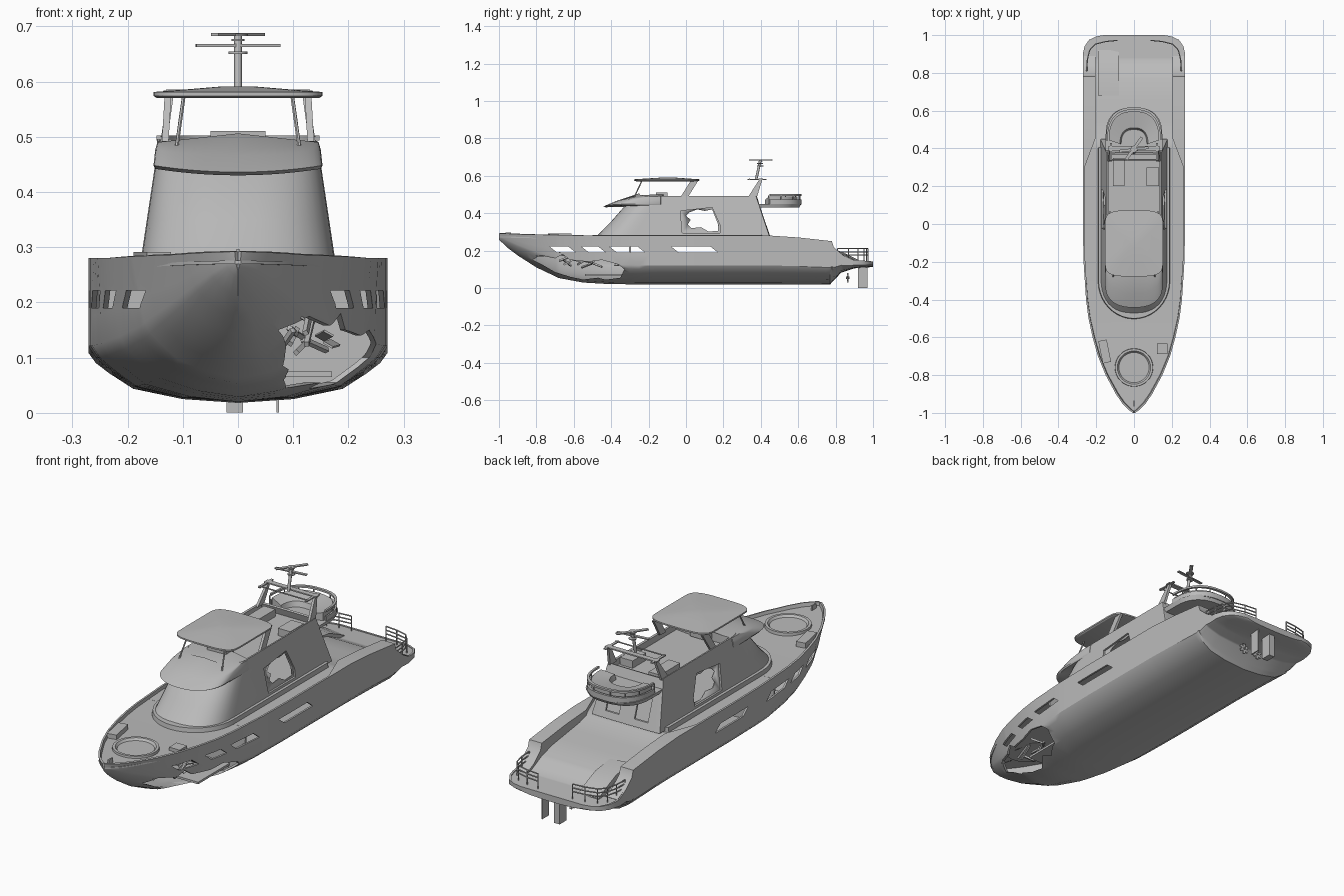
import bpy, bmesh, math, random
from mathutils import Vector, Euler

random.seed(4)
old = bpy.data.objects.get("Cube")
if old:
    bpy.data.objects.remove(old)

grey = bpy.data.materials.new("hull_grey")
grey.use_nodes = True
COLOUR = (0.5, 0.5, 0.5, 1)
grey.diffuse_color = COLOUR
grey.node_tree.nodes["Principled BSDF"].inputs["Base Color"].default_value = COLOUR


def activate(ob):
    bpy.ops.object.select_all(action='DESELECT')
    ob.select_set(True)
    bpy.context.view_layer.objects.active = ob


def make(name, verts, faces, solid=0):
    me = bpy.data.meshes.new(name)
    me.from_pydata(verts, [], faces)
    bm = bmesh.new()
    bm.from_mesh(me)
    bmesh.ops.remove_doubles(bm, verts=bm.verts, dist=0.0004)
    bmesh.ops.recalc_face_normals(bm, faces=bm.faces)
    bm.to_mesh(me)
    bm.free()
    ob = bpy.data.objects.new(name, me)
    bpy.context.collection.objects.link(ob)
    me.materials.append(grey)
    activate(ob)
    if solid:
        mod = ob.modifiers.new("thickness", 'SOLIDIFY')
        mod.thickness, mod.offset = solid, -1
        bpy.ops.object.modifier_apply(modifier=mod.name)
    bpy.ops.object.shade_smooth_by_angle(angle=math.radians(32))
    return ob


def loft(name, rings, closed=True, caps=(True, True), solid=0):
    n = len(rings[0])
    verts = [p for r in rings for p in r]
    faces = [(a * n + i, a * n + (i + 1) % n, (a + 1) * n + (i + 1) % n, (a + 1) * n + i)
             for a in range(len(rings) - 1) for i in range(n if closed else n - 1)]
    if caps[0]:
        faces.append(tuple(range(n)))
    if caps[1]:
        faces.append(tuple(range(len(verts) - n, len(verts))))
    return make(name, verts, faces, solid)


def box(name, c, size, rot=(0, 0, 0)):
    e = Euler(rot)
    corners = [Vector(c) + e.to_matrix() @ Vector((x * size[0] / 2, y * size[1] / 2, z * size[2] / 2))
               for z in (-1, 1) for x, y in ((-1, -1), (1, -1), (1, 1), (-1, 1))]
    return loft(name, [corners[:4], corners[4:]])


def tube(name, pts, r=0.004, sides=6):
    rings = []
    for i, p in enumerate(pts):
        d = Vector(pts[min(i + 1, len(pts) - 1)]) - Vector(pts[max(i - 1, 0)])
        q = d.to_track_quat('Z', 'Y')
        rings.append([Vector(p) + q @ Vector((r * math.cos(t), r * math.sin(t), 0))
                      for t in (k * math.tau / sides for k in range(sides))])
    return loft(name, rings)


def plan(z, hw, y0, y1, d0=0.02, d1=0.02, e=1.0, n=10):
    """Closed deck outline with rounded front and back."""
    half = []
    for k in range(n + 1):
        t = k * math.pi / 2 / n
        half.append((hw * math.sin(t) ** e, y0 + d0 * (1 - max(math.cos(t), 0) ** e)))
    for k in range(n, -1, -1):
        t = k * math.pi / 2 / n
        half.append((hw * math.sin(t) ** e, y1 - d1 * (1 - max(math.cos(t), 0) ** e)))
    return [(x, y, z) for x, y in half] + [(-x, y, z) for x, y in half[-2:0:-1]]


def lerp(table, y):
    for (a, u), (b, v) in zip(table, table[1:]):
        if y <= b:
            return u + (v - u) * max(0, (y - a) / (b - a))
    return table[-1][1]


def cut(ob, outline, x0, x1):
    """Cut a side-on outline of (y, z) points out of an object."""
    tool = loft("cutter", [[(x, y, z) for y, z in outline] for x in (x0, x1)])
    tool.hide_render = True
    activate(ob)
    mod = ob.modifiers.new("opening", 'BOOLEAN')
    mod.operation, mod.solver, mod.object = 'DIFFERENCE', 'EXACT', tool
    bpy.ops.object.modifier_apply(modifier=mod.name)
    bpy.data.objects.remove(tool)


def even_shading(ob, angle):
    """Keep big faces evenly shaded around the cuts."""
    activate(ob)
    bpy.ops.object.shade_smooth_by_angle(angle=math.radians(angle))
    mod = ob.modifiers.new("even_shading", 'WEIGHTED_NORMAL')
    mod.keep_sharp = True
    bpy.ops.object.modifier_apply(modifier=mod.name)


# Hull lines along the length
BEAM = [(-1, .006), (-.985, .027), (-.95, .062), (-.9, .096), (-.8, .15), (-.7, .191), (-.6, .219), (-.5, .241),
        (-.4, .254), (-.2, .267), (0, .271), (.9, .271), (.94, .262), (.975, .238), (.993, .2), (1, .16)]
SHEER = [(-1, .292), (-.85, .286), (-.5, .28), (.45, .28), (.6, .27), (.78, .25), (.79, .218),
         (.84, .175), (.88, .152), (1, .142)]
KEEL = [(-1, .258), (-.95, .212), (-.9, .174), (-.8, .11), (-.68, .053), (-.55, .029), (-.4, .02),
        (.77, .018), (.79, .04), (.83, .082), (.9, .105), (1, .112)]
DECK = [(-1, .276), (-.5, .264), (.42, .262), (.5, .24), (.7, .212), (.78, .19), (.87, .147), (1, .139)]
FULL = [(0, 0), (.37, .03), (.7, .11), (.86, .23), (.95, .31), (1, .39), (1, .6), (1, .8), (1, 1)]
FINE = [(0, 0), (.18, .08), (.4, .2), (.59, .36), (.68, .45), (.75, .54), (.84, .7), (.92, .85), (1, 1)]
stations = sorted({y for t in (BEAM, SHEER, KEEL, DECK) for y, _ in t} | {k / 20 for k in range(-18, 16)})


def section(y, inset=1.0):
    w, s, k = lerp(BEAM, y) * inset, lerp(SHEER, y), lerp(KEEL, y)
    f = min(1, max(0, (y + 1) / .75)) ** .65
    half = [(w * (a + (c - a) * f), y, k + (s - k) * (b + (d - b) * f))
            for (a, b), (c, d) in zip(FINE, FULL)]
    return [(-x, yy, z) for x, yy, z in half[:0:-1]] + half


hull = loft("hull", [section(y) for y in stations], closed=False, caps=(False, True), solid=.009)

# Side windows and the torn opening in the bow
for a, b in ((-.73, -.59), (-.56, -.43), (-.41, -.22), (-.08, .17)):
    cut(hull, [(a, .222), (b - .04, .222), (b, .19), (a + .04, .19)], -.4, .4)
tear = [(-.82, .15), (-.78, .175), (-.7, .158), (-.66, .18), (-.62, .15), (-.52, .14), (-.45, .15), (-.36, .125),
        (-.33, .1), (-.35, .055), (-.43, .044), (-.47, .055), (-.55, .045), (-.62, .06), (-.7, .085), (-.76, .12)]
cut(hull, tear, .045, .4)
even_shading(hull, 55)

# Hull interior
loft("bulkhead", [[(x, y, min(z, .26) + .004) for x, _, z in section(-.3, .97)] for y in (-.305, -.295)])
box("lower_floor", (.02, -.42, .07), (.3, .24, .01))
for i in range(9):
    y = random.uniform(-.7, -.42)
    x = lerp(BEAM, y) * random.uniform(.4, .62)
    box("broken_beam", (x, y, random.uniform(.11, .17)), (.009, random.uniform(.05, .09), .009),
        [random.uniform(-.7, .7) for _ in range(3)])
for y, z in tear[1:9:2]:
    box("torn_plate", (lerp(BEAM, y) * .66, y, z), (.02, .045, .004), (random.uniform(-.4, .4), .5, random.uniform(-.5, .5)))

# Deck and side coamings
loft("deck", [[(s * lerp(BEAM, y) * .97, y, lerp(DECK, y)) for s in (-1, 0, 1)] for y in stations],
     closed=False, caps=(False, False), solid=.006)
INNER = [(.3, .262), (.45, .205), (.8, .205)]
for s in (-1, 1):
    loft("side_coaming", [[(s * lerp(INNER, y), y, .15), (s * .266, y, .15), (s * .266, y, lerp(SHEER, y)),
                           (s * lerp(INNER, y), y, lerp(SHEER, y))] for y in (.3, .45, .6, .78, .79, .84, .89)])

# Boarding ramp at the stern
loft("stern_ramp", [[(-.19, y, .14), (-.08, y, .14), (-.08, y, z - .01), (-.19, y, z)]
                    for y, z in ((.68, .225), (.79, .21), (.85, .185), (.92, .15))])

# Foredeck fittings
well = [[(r * math.cos(k * math.tau / 32), -.76 + r * math.sin(k * math.tau / 32), z) for k in range(32)]
        for r, z in ((.102, .262), (.1, .282), (.088, .282), (.08, .272))]
loft("foredeck_well", well)
box("foredeck_hatch_left", (.15, -.66, .274), (.055, .055, .02))
box("foredeck_locker_right", (-.155, -.675, .279), (.045, .12, .024), (0, 0, .2))
box("bow_cleat", (0, -.95, .285), (.006, .03, .024))

# Cabin with broken side windows
loft("cabin_base", [plan(.25, .192, -.505, .42, .2), plan(.284, .188, -.5, .42, .2)])
CABIN = [(.27, .177, -.485, .452, .2), (.35, .165, -.405, .425, .17), (.43, .153, -.335, .398, .15),
         (.492, .144, -.24, .378, .12)]
cabin = loft("cabin", [plan(z, hw, y0, y1, d, .004, .8) for z, hw, y0, y1, d in CABIN],
             caps=(False, False), solid=.01)
frame = [(-.03, .412), (.14, .43), (.182, .335), (.182, .295), (-.02, .295)]
cut(cabin, frame, -.4, .4)
for s in (-1, 1):
    cut(cabin, [(.4, .3), (.5, .3), (.5, .4), (.36, .4)], s * .04, s * .11)
even_shading(cabin, 32)
WALL = [(row[0], row[1]) for row in CABIN]
for s in (-1, 1):
    pane = loft("broken_pane", [[(s * (lerp(WALL, z) - inset), y, z) for y, z in frame] for inset in (.009, .013)])
    cut(pane, [(.02, .405), (.06, .42), (.1, .412), (.14, .42), (.172, .34), (.17, .305), (.12, .302),
               (.08, .325), (.03, .32), (.01, .34), (.025, .365), (0, .385)], -.4, .4)
loft("flybridge_floor", [plan(z, .145, -.25, .385, .1) for z in (.448, .456)])

# Brow over the windscreen, drooping at the middle of its edge and crowned on top
BROW = [(.43, .15, -.425, .13, .012, 2), (.436, .153, -.442, .13, .012, 2), (.466, .15, -.37, .13, .01, 2),
        (.506, .146, -.25, .07, -.016, 1)]
loft("brow", [[(x, y, z + lift * (abs(x) / hw) ** power) for x, y, z in plan(z, hw, y0, -.12, d, .02, .8)]
              for z, hw, y0, d, lift, power in BROW])

# Flybridge furniture
box("seat_right", (-.08, .275, .473), (.06, .15, .035))
box("seat_left", (.1, .25, .473), (.065, .1, .035))
box("helm_console", (0, -.13, .485), (.1, .06, .05))

# Hardtop and its struts
loft("hardtop", [plan(.57, .147, -.265, .06, .07, .07, .55), plan(.574, .153, -.278, .073, .08, .08, .55),
                 plan(.581, .153, -.278, .073, .08, .08, .55), plan(.586, .09, -.2, 0, .06, .06, .55),
                 plan(.591, .03, -.12, -.07)])


def blade(name, s, levels):
    loft(name, [[(s * (x + dx), y + dy, z) for dx, dy in ((-.006, -w), (.006, -w), (.006, w), (-.006, w))]
                for x, y, z, w in levels])


for s in (-1, 1):
    tube("front_strut", [(s * .113, -.285, .468), (s * .098, -.235, .575)], .0035)
    blade("rear_strut", s, [(.132, -.01, .485, .02), (.127, .045, .573, .02)])
    blade("arch_leg", s, [(.135, .355, .485, .024), (.122, .4, .58, .008)])
    box("arch_side", (s * .122, .38, .581), (.012, .1, .005))

# Radar arch and mast
box("arch_beam", (0, .4, .581), (.27, .025, .006))
tube("arch_rail", [(-.13, .34, .583), (.13, .34, .583)], .003)
tube("mast", [(0, .375, .58), (0, .398, .685)], .007, 12)
for z, r in ((.652, .017), (.675, .012), (.684, .018)):
    tube("mast_disc", [(0, .397, z - .002), (0, .397, z + .002)], r, 16)
box("radar_bar_lower", (0, .395, .665), (.153, .014, .005), (0, 0, .12))
box("radar_bar_upper", (0, .4, .685), (.145, .016, .005), (0, 0, .95))

# Round lounge over the aft deck
loft("lounge_floor", [plan(.43, .142, .33, .605, .02, .14, .8), plan(.45, .15, .33, .617, .02, .15, .8)])
arc = [p for p in plan(0, .148, .36, .618, .02, .17, .8) if p[1] > .4]
arc.sort(key=lambda p: math.atan2(p[0], p[1] - .4))


def around(name, profile):
    loft(name, [[(x * a, .4 + (y - .4) * a, z) for a, z in profile] for x, y, _ in arc])


around("lounge_wall", [(1, .445), (1, .472), (.95, .472), (.95, .445)])
around("lounge_rail", [(1, .493), (1, .502), (.94, .502), (.94, .493)])
around("lounge_bench", [(.9, .445), (.9, .488), (.5, .474), (.45, .445)])
for x, y, _ in arc[::3]:
    tube("lounge_post", [(x * .97, y - .006, .44), (x * .97, y - .006, .495)], .003)

# Stern rails on both corners
corner = [(.25, .81), (.247, .87), (.235, .92), (.206, .952), (.15, .966), (.09, .972)]
for s in (-1, 1):
    for z in (.175, .192, .21):
        tube("stern_rail", [(s * x, y, z) for x, y in corner], .003)
    for x, y in corner:
        tube("stern_rail_post", [(s * x, y, .14), (s * x, y, .21)], .003)

# Rudders and propellers under the stern
box("rudder_centre", (-.006, .945, .058), (.03, .05, .115))
box("rudder_left", (.072, .945, .058), (.005, .05, .115))
for x in (-.006, .072):
    tube("propeller_hub", [(x, .855, .055), (x, .875, .055)], .006, 8)
    for k in range(3):
        box("propeller_blade", (x, .865, .055), (.012, .006, .05), (0, k * math.pi / 3, 0))
